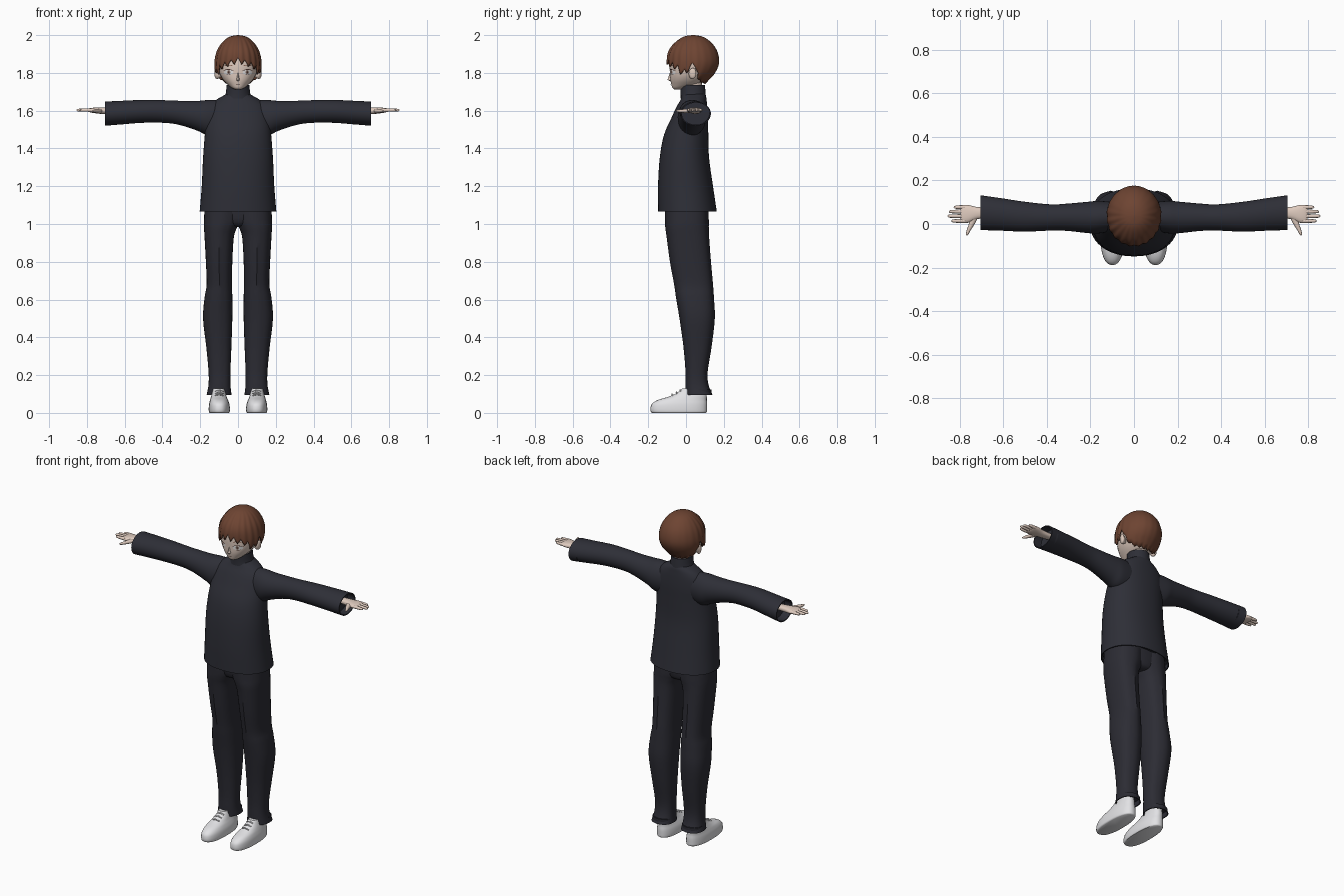
import bpy, bmesh, math
from mathutils import Vector

if "Cube" in bpy.data.objects:
    bpy.data.objects.remove(bpy.data.objects["Cube"])


def material(name, r, g, b):
    m = bpy.data.materials.new(name)
    m.use_nodes = True
    m.diffuse_color = (r, g, b, 1)
    bsdf = m.node_tree.nodes["Principled BSDF"]
    bsdf.inputs["Base Color"].default_value = (r, g, b, 1)
    bsdf.inputs["Roughness"].default_value = 0.8
    return m


JACKET = material("jacket_navy", .027, .028, .038)
PANTS = material("trouser_navy", .025, .025, .034)
HAIR = material("hair_brown", .155, .058, .032)
SKIN = material("skin", .74, .6, .52)
SHOE = material("shoe_white", .76, .76, .78)
EYE = material("eye_white", .85, .83, .82)
IRIS = material("iris_taupe", .33, .24, .2)
LINE = material("lash_dark", .06, .03, .025)


def finish(name, bm, mat, mirror=False, angle=40):
    me = bpy.data.meshes.new(name)
    bm.to_mesh(me)
    bm.free()
    ob = bpy.data.objects.new(name, me)
    bpy.context.collection.objects.link(ob)
    me.materials.append(mat)
    bpy.ops.object.select_all(action='DESELECT')
    ob.select_set(True)
    bpy.context.view_layer.objects.active = ob
    bpy.ops.object.shade_smooth_by_angle(angle=math.radians(angle))
    if mirror:
        ob.modifiers.new("Mirror", 'MIRROR').use_mirror_merge = False
    return ob


def smooth(rings, steps=4):
    """Catmull-Rom interpolation through the given rings."""
    out, last = [], len(rings) - 1
    for i in range(last):
        p = [Vector(rings[min(max(i + k, 0), last)]) for k in (-1, 0, 1, 2)]
        for s in range(steps):
            t = s / steps
            out.append(p[1] + t * .5 * (p[2] - p[0])
                       + t * t * (p[0] - 2.5 * p[1] + 2 * p[2] - .5 * p[3])
                       + t ** 3 * .5 * (3 * p[1] - 3 * p[2] + p[3] - p[0]))
    return out + [Vector(rings[-1])]


def sym(z, half, y0, y1):
    return (z, -half, half, y0, y1)


def section(dense, z):
    """Cross-section extents of a dense ring list at height z."""
    for a, b in zip(dense, dense[1:]):
        if min(a[0], b[0]) <= z <= max(a[0], b[0]):
            return a.lerp(b, (z - a[0]) / ((b[0] - a[0]) or 1))
    return min((dense[0], dense[-1]), key=lambda r: abs(r[0] - z))


def loft(name, mat, rings, axis='z', n=32, power=2.0, mirror=False,
         hollow=None, depth=.03, crease=0):
    """Skin oval rings (t, u0, u1, v0, v1) along an axis; hollow = ring end to recess."""
    place = {'z': lambda t, u, v: (u, v, t), 'x': lambda t, u, v: (t, u, v),
             'y': lambda t, u, v: (u, t, v)}[axis]
    bm, loops = bmesh.new(), []
    for t, u0, u1, v0, v1 in smooth(rings):
        loop = []
        for k in range(n):
            c, s = math.cos(math.tau * k / n), math.sin(math.tau * k / n)
            e = 2 / power
            u = math.copysign(abs(c) ** e, c) if abs(c) > 1e-6 else 0
            v = math.copysign(abs(s) ** e, s) if abs(s) > 1e-6 else 0
            if k % (n // 2) == n // 4:
                v *= 1 + crease
            loop.append(bm.verts.new(place(t, (u0 + u1) / 2 + u * (u1 - u0) / 2,
                                           (v0 + v1) / 2 + v * (v1 - v0) / 2)))
        loops.append(loop)
    for a, b in zip(loops, loops[1:]):
        for k in range(n):
            bm.faces.new((a[k], a[(k + 1) % n], b[(k + 1) % n], b[k]))
    caps = [bm.faces.new(loops[0]), bm.faces.new(loops[-1])]
    bmesh.ops.recalc_face_normals(bm, faces=bm.faces)
    if hollow is not None:
        cap = caps[hollow]
        inward = -cap.normal.copy() * depth
        bmesh.ops.inset_individual(bm, faces=[cap], thickness=.006)
        wall = bmesh.ops.extrude_discrete_faces(bm, faces=[cap])["faces"][0]
        bmesh.ops.translate(bm, verts=wall.verts, vec=inward)
    return finish(name, bm, mat, mirror)


# Jacket body, collar and sleeves
loft("jacket_body", JACKET, [
    sym(1.065, .203, -.147, .163), sym(1.2, .192, -.148, .143),
    sym(1.35, .185, -.139, .122), sym(1.47, .176, -.117, .118),
    sym(1.56, .168, -.078, .117), sym(1.62, .15, -.05, .113),
    sym(1.655, .118, -.03, .109), sym(1.675, .085, -.022, .106),
    sym(1.69, .06, -.018, .1)], n=48, power=2.2, hollow=0)
loft("collar", JACKET, [sym(1.665, .074, -.028, .106), sym(1.69, .065, -.028, .104),
                        sym(1.735, .06, -.03, .1)], hollow=1, depth=.02)
loft("sleeve", JACKET, [
    (.09, -.03, .1, 1.47, 1.655), (.16, -.043, .106, 1.468, 1.656),
    (.21, -.042, .102, 1.492, 1.652), (.3, -.032, .094, 1.522, 1.652),
    (.38, -.03, .09, 1.535, 1.655), (.5, -.035, .102, 1.536, 1.657),
    (.62, -.03, .12, 1.527, 1.652), (.705, -.028, .132, 1.52, 1.648)],
    'x', mirror=True, hollow=1, depth=.05)

# Trousers
loft("trouser_leg", PANTS, [
    (.095, .034, .166, .0, .137), (.15, .04, .156, .0, .116),
    (.22, .04, .156, .0, .112), (.35, .035, .168, -.01, .132),
    (.5, .03, .185, -.03, .148), (.61, .03, .177, -.048, .143),
    (.68, .032, .166, -.058, .138), (.8, .03, .17, -.08, .127),
    (.93, .022, .177, -.097, .117), (.98, .006, .18, -.104, .115),
    (1.02, -.01, .18, -.106, .115), (1.12, -.02, .175, -.108, .112)],
    power=2.4, mirror=True, hollow=0, crease=.05)
loft("trouser_seat", PANTS, [sym(.985, .05, -.05, .08), sym(1.01, .12, -.09, .105),
                             sym(1.12, .165, -.1, .11)], power=2.4)

# Shoes with laces
loft("shoe", SHOE, [
    (0, .048, .149, -.178, .105), (.006, .044, .154, -.186, .111),
    (.025, .043, .155, -.188, .112), (.048, .046, .153, -.18, .112),
    (.068, .053, .148, -.15, .11), (.085, .06, .143, -.095, .11),
    (.105, .065, .138, -.05, .108), (.128, .07, .134, -.022, .105)],
    power=2.4, mirror=True)
for i, (y, z) in enumerate([(-.075, .098), (-.052, .109), (-.032, .121)]):
    loft(f"shoe_lace_{i + 1}", SHOE, [
        (.078, y, y + .008, z - .01, z - .004), (.1, y - .003, y + .005, z - .004, z + .004),
        (.122, y, y + .008, z - .01, z - .004)], 'x', n=8, mirror=True)

# Hands
loft("palm", SKIN, [(.66, .03, .075, 1.585, 1.615), (.72, .022, .078, 1.583, 1.617),
                    (.76, .006, .087, 1.587, 1.616), (.785, .006, .087, 1.592, 1.613),
                    (.795, .014, .08, 1.597, 1.609)], 'x', n=20, power=2.4, mirror=True)
fingers = {"index": (.014, .838), "middle": (.036, .855), "ring": (.057, .849),
           "little": (.077, .827)}
for name, (y, tip) in fingers.items():
    z, shape = 1.603, [(.775, .0095), (.8, .009), (tip - .012, .0075), (tip - .003, .005),
                       (tip, .001)]
    loft(name + "_finger", SKIN, [(x, y - r, y + r, z - r, z + r) for x, r in shape],
         'x', n=10, mirror=True)
loft("thumb", SKIN, [(.03, .715, .755, 1.587, 1.611), (0, .731, .758, 1.588, 1.609),
                     (-.03, .75, .768, 1.59, 1.606), (-.047, .759, .771, 1.593, 1.604),
                     (-.052, .765, .768, 1.597, 1.6)], 'y', n=12, mirror=True)

# Head, neck, ears and nose
FACE_POWER = 2.2
head = [sym(1.712, .014, -.06, -.025), sym(1.72, .032, -.071, .01),
        sym(1.737, .054, -.077, .06), sym(1.765, .08, -.083, .1),
        sym(1.8, .098, -.085, .125), sym(1.85, .106, -.086, .148),
        sym(1.91, .098, -.075, .142), sym(1.955, .07, -.035, .105),
        sym(1.975, .03, 0, .07)]
loft("head", SKIN, head, n=48, power=FACE_POWER)
loft("neck", SKIN, [sym(1.69, .045, -.008, .085), sym(1.78, .045, 0, .085)])
loft("ear", SKIN, [(.09, .02, .04, 1.778, 1.812), (.108, .014, .05, 1.768, 1.822),
                   (.119, .02, .054, 1.772, 1.826), (.124, .03, .048, 1.785, 1.818)],
     'x', n=16, mirror=True)
loft("nose", SKIN, [sym(1.757, .004, -.086, -.07), sym(1.764, .009, -.097, -.07),
                    sym(1.775, .006, -.094, -.07), sym(1.8, .003, -.086, -.07)], n=12)

# Painted face details as thin plates that follow the face
dense_head = smooth(head)


def face_y(x, z):
    _, x0, x1, y0, y1 = section(dense_head, z)
    inside = max(0, 1 - abs(x / x1) ** FACE_POWER)
    return (y0 + y1) / 2 - (y1 - y0) / 2 * inside ** (1 / FACE_POWER)


def plate(name, mat, cx, cz, hw, hh, lift, arch=0, tilt=0, mirror=True):
    bm, n, loops = bmesh.new(), 20, []
    for r in (.05, .35, .7, 1):
        loop = []
        for k in range(n):
            u, w = r * math.cos(math.tau * k / n), r * math.sin(math.tau * k / n)
            x, z = cx + u * hw, cz + w * hh + arch * (1 - u * u) + tilt * u
            loop.append(bm.verts.new((x, face_y(x, z) - lift, z)))
        loops.append(loop)
    bm.faces.new(loops[0])
    for a, b in zip(loops, loops[1:]):
        for k in range(n):
            bm.faces.new((a[k], b[k], b[(k + 1) % n], a[(k + 1) % n]))
    return finish(name, bm, mat, mirror)


plate("eye_white", EYE, .05, 1.803, .025, .014, .002)
plate("iris", IRIS, .049, 1.804, .0085, .0125, .003)
plate("pupil", LINE, .049, 1.804, .004, .006, .004)
plate("upper_lash", LINE, .051, 1.81, .028, .0022, .0045, arch=.008)
plate("lower_lash", LINE, .051, 1.792, .014, .001, .003, arch=-.003)
plate("eyebrow", HAIR, .05, 1.836, .024, .002, .003, arch=.005)
plate("mouth", LINE, 0, 1.741, .013, .0012, .003, arch=-.002, mirror=False)

# Hair: a domed shell of locks with a hem that follows fringe, ears and nape
dense_hair = smooth([
    sym(2.0, .003, .034, .042), sym(1.994, .038, -.006, .082),
    sym(1.975, .071, -.042, .118), sym(1.94, .101, -.08, .152),
    sym(1.9, .119, -.1, .171), sym(1.85, .127, -.104, .176),
    sym(1.8, .121, -.1, .155), sym(1.77, .108, -.09, .128),
    sym(1.735, .085, -.06, .098)])
HEM = [(0, 1.85), (18, 1.838), (35, 1.828), (52, 1.815), (66, 1.785), (78, 1.79),
       (86, 1.825), (98, 1.825), (112, 1.768), (135, 1.745), (180, 1.738)]


def hem_height(angle):
    for (a, za), (b, zb) in zip(HEM, HEM[1:]):
        if angle <= b:
            return za + (zb - za) * (angle - a) / (b - a)
    return HEM[-1][1]


bm, columns, N, ROWS = bmesh.new(), [], 120, 18
for i in range(N):
    phi = math.tau * i / N
    angle = abs(math.degrees(phi) if i <= N / 2 else 360 - math.degrees(phi))
    gap = abs(i % 6 - 3) / 3
    front = max(0, min(1, (115 - angle) / 30))
    low = hem_height(angle) + gap * (.008 + .022 * front)
    column = []
    for j in range(ROWS + 1):
        t = j / ROWS
        z = 2 - (2 - low) * t ** 1.7
        _, x0, x1, y0, y1 = section(dense_hair, z)
        k = 1 - gap * (.006 + .032 * front) * min(1, t * 2)
        column.append(bm.verts.new((x1 * k * math.sin(phi),
                                    (y0 + y1) / 2 - (y1 - y0) / 2 * k * math.cos(phi), z)))
    columns.append(column)
for i, a in enumerate(columns):
    b = columns[(i + 1) % N]
    for j in range(ROWS):
        bm.faces.new((a[j], a[j + 1], b[j + 1], b[j]))
bm.faces.new([c[0] for c in columns])
bmesh.ops.recalc_face_normals(bm, faces=bm.faces)
hair = finish("hair", bm, HAIR, angle=35)
shell = hair.modifiers.new("Thickness", 'SOLIDIFY')
shell.thickness = .01
shell.offset = -1
